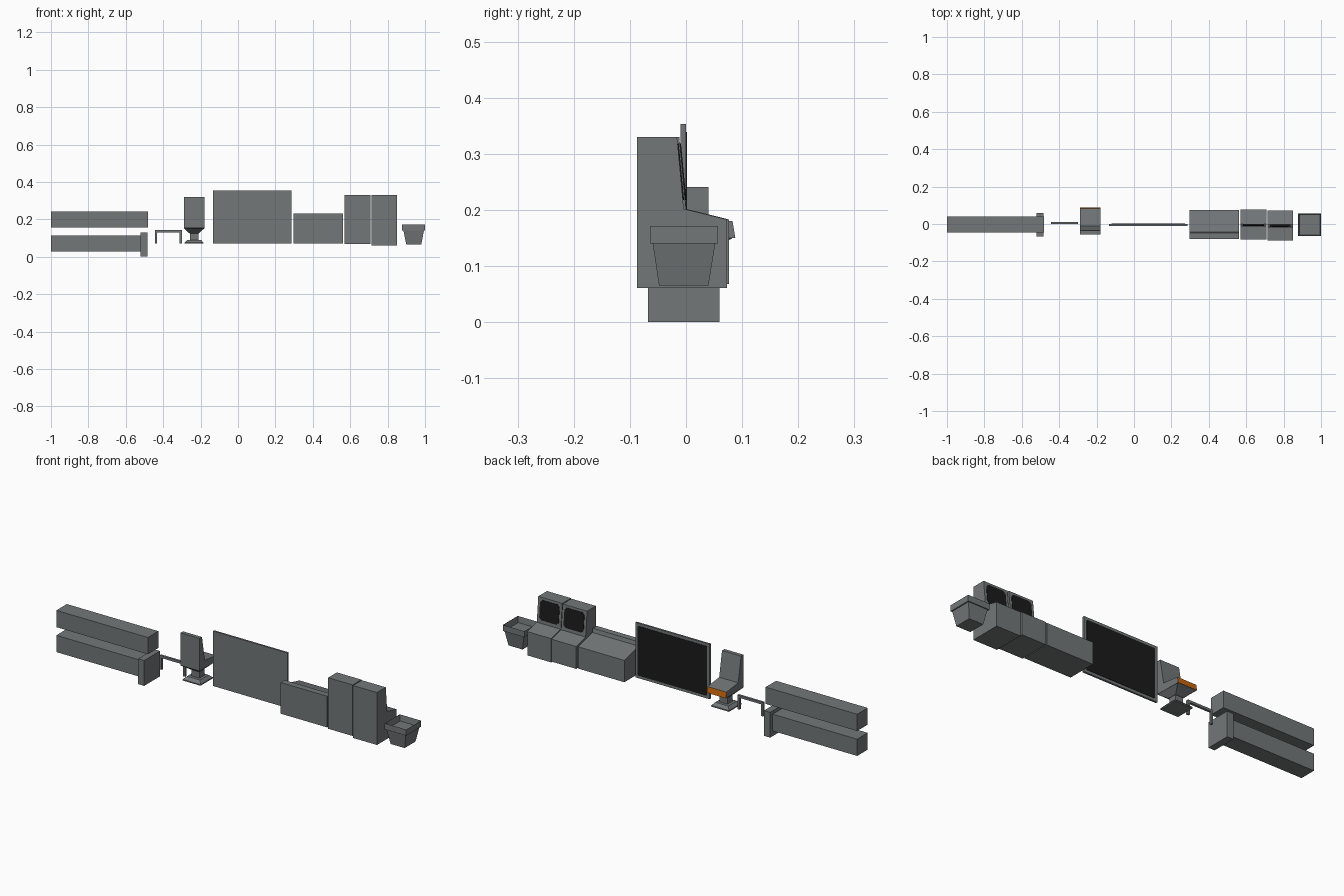
import bpy, bmesh
from mathutils import Vector

if "Cube" in bpy.data.objects:
    bpy.data.objects.remove(bpy.data.objects["Cube"])


def material(name, rgb):
    m = bpy.data.materials.new(name)
    m.diffuse_color = (*rgb, 1)
    m.use_nodes = True
    m.node_tree.nodes["Principled BSDF"].inputs["Base Color"].default_value = m.diffuse_color
    return m


GREY = material("slate grey", (0.17, 0.185, 0.19))
BLACK = material("screen black", (0.011, 0.011, 0.011))
ORANGE = material("orange trim", (0.56, 0.13, 0.004))


def finish(name, bm, *mats):
    bmesh.ops.recalc_face_normals(bm, faces=bm.faces)
    mesh = bpy.data.meshes.new(name)
    bm.to_mesh(mesh)
    bm.free()
    for m in mats:
        mesh.materials.append(m)
    ob = bpy.data.objects.new(name, mesh)
    bpy.context.collection.objects.link(ob)
    return ob


def extrude(name, points, direction, mat=GREY):
    """Closed solid from a planar outline pushed along a direction."""
    bm = bmesh.new()
    face = bm.faces.new([bm.verts.new(p) for p in points])
    res = bmesh.ops.extrude_face_region(bm, geom=[face], use_keep_orig=True)
    verts = [g for g in res["geom"] if isinstance(g, bmesh.types.BMVert)]
    bmesh.ops.translate(bm, verts=verts, vec=direction)
    return finish(name, bm, mat)


def profile(name, x0, x1, yz):
    return extrude(name, [(x0, y, z) for y, z in yz], (x1 - x0, 0, 0))


def taper_mesh(z0, low, z1, high):
    """Frustum between two rectangles given as (x0, x1, y0, y1)."""
    bm = bmesh.new()
    rings = []
    for z, (x0, x1, y0, y1) in ((z0, low), (z1, high)):
        rings.append([bm.verts.new((x, y, z))
                      for x, y in ((x0, y0), (x1, y0), (x1, y1), (x0, y1))])
    a, b = rings
    bm.faces.new(a[::-1])
    top = bm.faces.new(b)
    for i in range(4):
        j = (i + 1) % 4
        bm.faces.new((a[i], a[j], b[j], b[i]))
    return bm, top


def taper(name, z0, low, z1, high):
    return finish(name, taper_mesh(z0, low, z1, high)[0], GREY)


def box(name, x0, x1, y0, y1, z0, z1):
    return taper(name, z0, (x0, x1, y0, y1), z1, (x0, x1, y0, y1))


def screen(name, x0, x1, low, high, cut):
    """Thin black plate with clipped corners on the face from low to high (y, z)."""
    lo, hi = Vector((0, *low)), Vector((0, *high))
    up = (hi - lo).normalized()
    h = (hi - lo).length
    outline = [(x0 + cut, 0), (x1 - cut, 0), (x1, cut), (x1, h - cut),
               (x1 - cut, h), (x0 + cut, h), (x0, h - cut), (x0, cut)]
    normal = Vector((0, up.z, -up.y))
    pts = [lo + up * v + Vector((u, 0, 0)) - normal * 0.001 for u, v in outline]
    extrude(name, pts, normal * 0.003, BLACK)


# Two long beams and the end block of the lower one
box("upper_beam", -1.0, -0.48, -0.045, 0.04, 0.155, 0.241)
box("lower_beam", -1.0, -0.52, -0.045, 0.04, 0.027, 0.113)
box("beam_end_block", -0.52, -0.485, -0.068, 0.06, 0.0, 0.13)

# Handrail: one bent bar
outer = [(-0.445, 0.07), (-0.445, 0.142), (-0.3, 0.142), (-0.3, 0.07)]
inner = [(-0.312, 0.07), (-0.312, 0.13), (-0.433, 0.13), (-0.433, 0.07)]
extrude("handrail", [(x, 0.0, z) for x, z in outer + inner], (0, 0.012, 0))

# Swivel seat with an orange front edge
seat = profile("seat", -0.288, -0.18, [(-0.055, 0.153), (-0.055, 0.32), (-0.035, 0.32),
                                       (-0.012, 0.192), (0.083, 0.18), (0.088, 0.15)])
seat.data.materials.append(ORANGE)
for p in seat.data.polygons:
    if p.normal.y > 0.9 and p.center.y > 0.05:
        p.material_index = 1
taper("seat_underside", 0.125, (-0.26, -0.21, -0.015, 0.035),
      0.152, (-0.288, -0.18, -0.055, 0.087))
box("seat_post", -0.257, -0.212, -0.01, 0.03, 0.085, 0.13)
taper("seat_base", 0.076, (-0.286, -0.185, -0.04, 0.06),
      0.09, (-0.272, -0.198, -0.025, 0.045))
box("seat_base_plate", -0.286, -0.185, -0.04, 0.06, 0.07, 0.076)

# Large wall display
box("wall_display", -0.134, 0.287, -0.01, 0.0, 0.071, 0.353)
screen("wall_display_screen", -0.12, 0.273, (0.0, 0.085), (0.0, 0.339), 0.004)

# Low console
profile("low_console", 0.298, 0.562,
        [(-0.079, 0.071), (-0.079, 0.231), (-0.047, 0.231), (-0.042, 0.212),
         (0.074, 0.183), (0.074, 0.071)])

# Two tall consoles with sloped screens
for name, x0, x1, dy, z0 in (("left_console", 0.57, 0.709, 0.004, 0.068),
                             ("right_console", 0.714, 0.85, 0.0, 0.061)):
    profile(name, x0, x1, [(-0.087 + dy, z0), (-0.087 + dy, 0.33), (-0.016 + dy, 0.33),
                           (-0.004 + dy, 0.202), (0.073 + dy, 0.183), (0.073 + dy, z0)])
    screen(name + "_screen", x0 + 0.013, x1 - 0.013,
           (-0.0055 + dy, 0.218), (-0.0149 + dy, 0.318), 0.012)

# Open tapered bin
bm, rim = taper_mesh(0.065, (0.9, 0.98, -0.048, 0.04), 0.171, (0.878, 1.0, -0.064, 0.057))
bmesh.ops.inset_individual(bm, faces=[rim], thickness=0.017)
bmesh.ops.translate(bm, verts=list(rim.verts), vec=(0, 0, -0.001))
hole = bmesh.ops.extrude_face_region(bm, geom=[rim])
bmesh.ops.translate(bm, vec=(0, 0, -0.03),
                    verts=[g for g in hole["geom"] if isinstance(g, bmesh.types.BMVert)])
if rim.is_valid:
    bmesh.ops.delete(bm, geom=[rim], context="FACES_ONLY")
finish("bin", bm, GREY)
